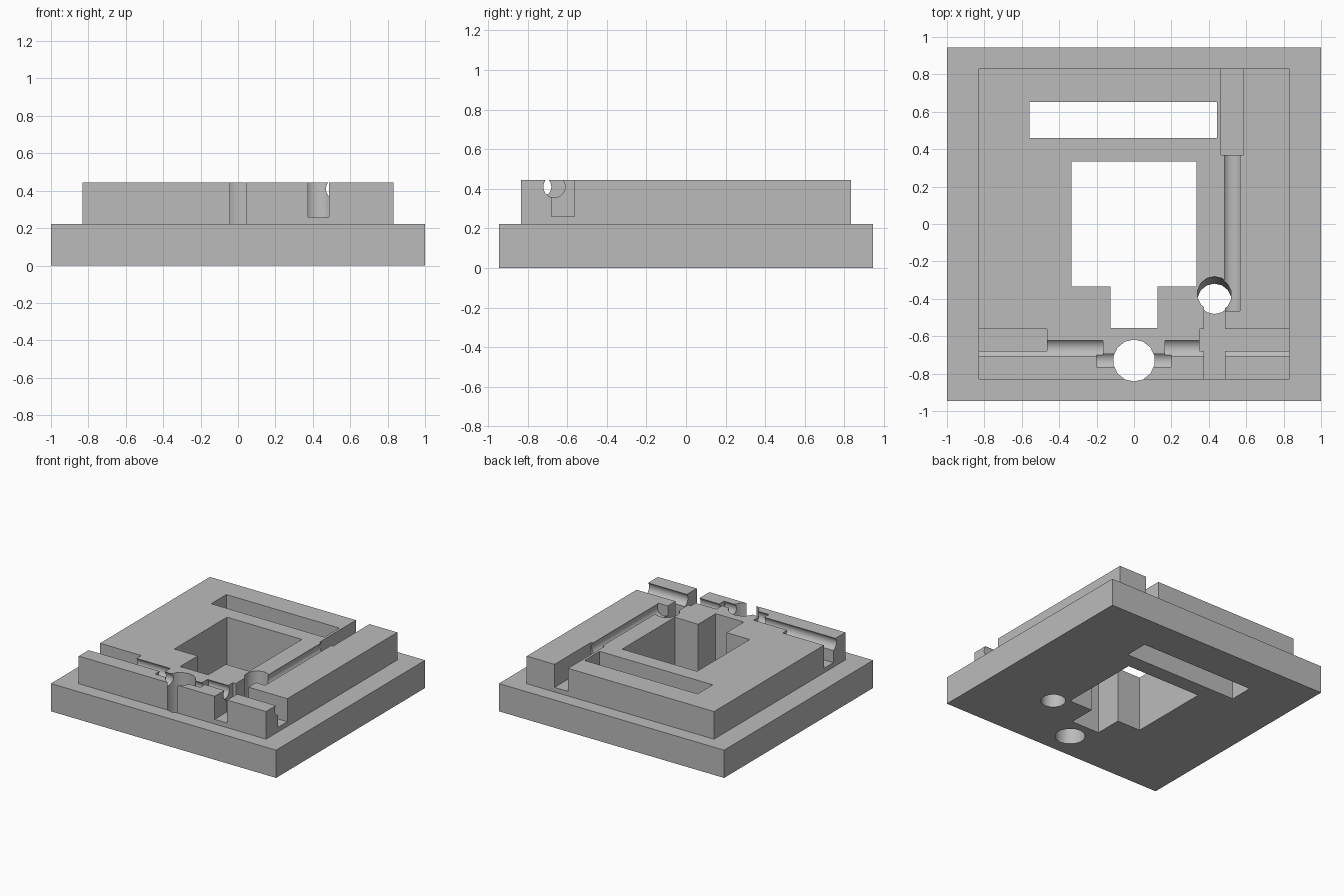
import bpy
import math
from mathutils import Vector

if "Cube" in bpy.data.objects:
    bpy.data.objects.remove(bpy.data.objects["Cube"], do_unlink=True)

BASE_TOP, TOP, FLOOR = 0.223, 0.445, 0.26
OVER = 0.6          # height that cutters reach above the top
GROOVE_Z = 0.41     # axis height of the round grooves

grey = bpy.data.materials.new("plain_grey")
grey.use_nodes = True
grey.diffuse_color = (0.5, 0.5, 0.5, 1)
grey.node_tree.nodes["Principled BSDF"].inputs["Base Color"].default_value = grey.diffuse_color


def box(name, x, y, z):
    """Box from three (low, high) ranges."""
    lo, hi = zip(x, y, z)
    bpy.ops.mesh.primitive_cube_add(size=1)
    ob = bpy.context.object
    ob.name = name
    for v in ob.data.vertices:
        v.co = [(a + b) / 2 + c * (b - a) for a, b, c in zip(lo, hi, v.co)]
    ob.data.materials.append(grey)
    return ob


def rod(name, start, end, radius, sides):
    """Cylinder between two points."""
    a, b = Vector(start), Vector(end)
    bpy.ops.mesh.primitive_cylinder_add(vertices=sides, radius=radius, depth=(b - a).length)
    ob = bpy.context.object
    ob.name = name
    turn = Vector((0, 0, 1)).rotation_difference(b - a).to_matrix().to_4x4()
    for v in ob.data.vertices:
        v.co = turn @ v.co + (a + b) / 2
    ob.data.materials.append(grey)
    return ob


# Stepped body
body = box("stepped_plate", (-1, 1), (-0.945, 0.945), (0, BASE_TOP))
block = box("raised_block", (-0.832, 0.832), (-0.832, 0.832), (0.1, TOP))

# Openings that go right through
THROUGH = (-0.2, OVER)
cutters = [
    box("slot_cutter", (-0.56, 0.445), (0.46, 0.652), THROUGH),
    box("window_cutter", (-0.333, 0.333), (-0.333, 0.335), THROUGH),
    box("window_notch_cutter", (-0.125, 0.125), (-0.555, -0.3), THROUGH),
    rod("front_hole_cutter", (0, -0.73, -0.2), (0, -0.73, OVER), 0.112, 14),
    rod("slanted_hole_cutter", (0.43, -0.43, -0.222), (0.43, -0.36, OVER), 0.092, 14),
]

# Square channels open to the sides
CHANNEL = (FLOOR, OVER)
cutters += [
    box("right_channel_cutter", (-0.9, -0.465), (-0.68, -0.562), CHANNEL),
    box("left_channel_cutter", (0.35, 0.9), (-0.68, -0.562), CHANNEL),
    box("front_channel_cutter", (0.375, 0.487), (-0.9, -0.42), CHANNEL),
    box("back_channel_cutter", (0.465, 0.585), (0.37, 0.9), CHANNEL),
]

# Round grooves near the top surface
for side, label in ((-1, "right"), (1, "left")):
    cutters.append(rod(label + "_groove_cutter", (side * 0.165, -0.665, GROOVE_Z),
                       (side * 0.9, -0.665, GROOVE_Z), 0.055, 32))
cutters += [
    rod("middle_groove_cutter", (-0.2, -0.73, GROOVE_Z), (0.2, -0.73, GROOVE_Z), 0.05, 32),
    rod("long_groove_cutter", (0.525, -0.465, GROOVE_Z), (0.525, 0.45, GROOVE_Z), 0.055, 32),
]

# Join the block, then cut every opening
bpy.ops.object.select_all(action="DESELECT")
body.select_set(True)
bpy.context.view_layer.objects.active = body
for tool, mode in [(block, "UNION")] + [(c, "DIFFERENCE") for c in cutters]:
    mod = body.modifiers.new(tool.name, "BOOLEAN")
    mod.operation, mod.solver, mod.object = mode, "EXACT", tool
    bpy.ops.object.modifier_apply(modifier=mod.name)
    bpy.data.objects.remove(tool, do_unlink=True)

bpy.ops.object.shade_smooth_by_angle(angle=math.radians(31))
